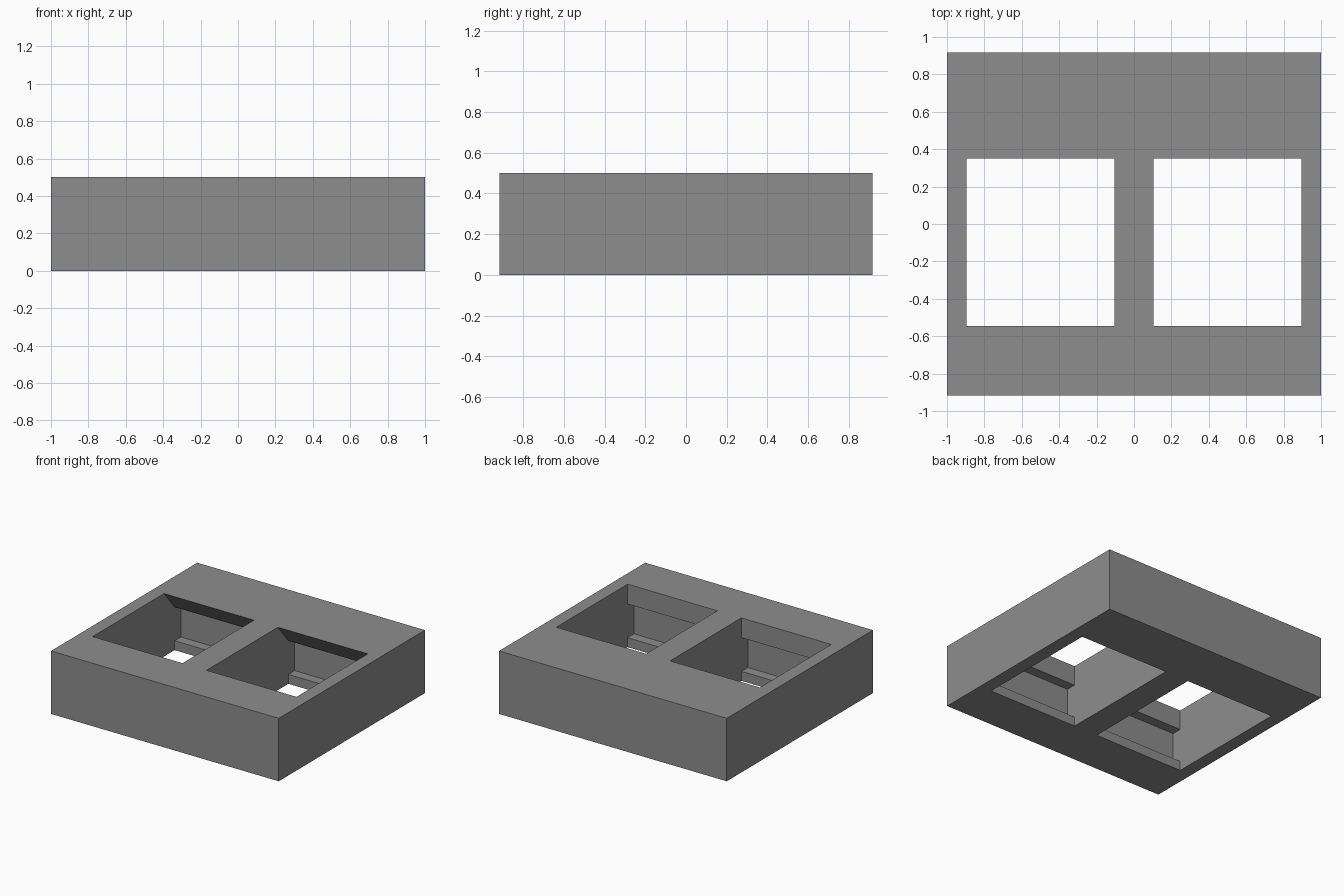
import bpy, bmesh

if "Cube" in bpy.data.objects:
    bpy.data.objects.remove(bpy.data.objects["Cube"])

# single flat grey
grey = bpy.data.materials.new("grey plastic")
grey.diffuse_color = (0.27, 0.27, 0.27, 1)
grey.use_nodes = True
grey.node_tree.nodes["Principled BSDF"].inputs["Base Color"].default_value = grey.diffuse_color


def prism(name, profile, x0, x1):
    """Extrude a (y, z) profile along x."""
    bm = bmesh.new()
    face = bm.faces.new([bm.verts.new((x0, y, z)) for y, z in profile])
    ext = bmesh.ops.extrude_face_region(bm, geom=[face])
    verts = [g for g in ext["geom"] if isinstance(g, bmesh.types.BMVert)]
    bmesh.ops.translate(bm, verts=verts, vec=(x1 - x0, 0, 0))
    bmesh.ops.recalc_face_normals(bm, faces=bm.faces)
    mesh = bpy.data.meshes.new(name)
    bm.to_mesh(mesh)
    bm.free()
    mesh.materials.append(grey)
    obj = bpy.data.objects.new(name, mesh)
    bpy.context.collection.objects.link(obj)
    return obj


# block body
LENGTH, HEIGHT = 0.917, 0.5
block = prism("socket_block", [(-LENGTH, 0), (LENGTH, 0),
                               (LENGTH, HEIGHT), (-LENGTH, HEIGHT)], -1, 1)

# socket opening: bottom ledges, wider chamber, top lips (rear one sloped)
LEDGE, LIP = 0.075, 0.342
opening = [(-0.545, -0.1), (0.482, -0.1), (0.482, LEDGE), (0.56, LEDGE),
           (0.56, LIP), (0.482, LIP), (0.35, HEIGHT), (0.35, 0.6),
           (-0.545, 0.6), (-0.545, LIP), (-0.625, LIP), (-0.625, LEDGE),
           (-0.545, LEDGE)]

# two sockets side by side
for side, centre in (("left", -0.5), ("right", 0.5)):
    cutter = prism(side + "_socket_cutter", opening, centre - 0.395, centre + 0.395)
    cutter.hide_render = True
    cutter.hide_set(True)
    cutter.display_type = 'WIRE'
    cut = block.modifiers.new(side + "_socket", 'BOOLEAN')
    cut.operation = 'DIFFERENCE'
    cut.solver = 'EXACT'
    cut.object = cutter
